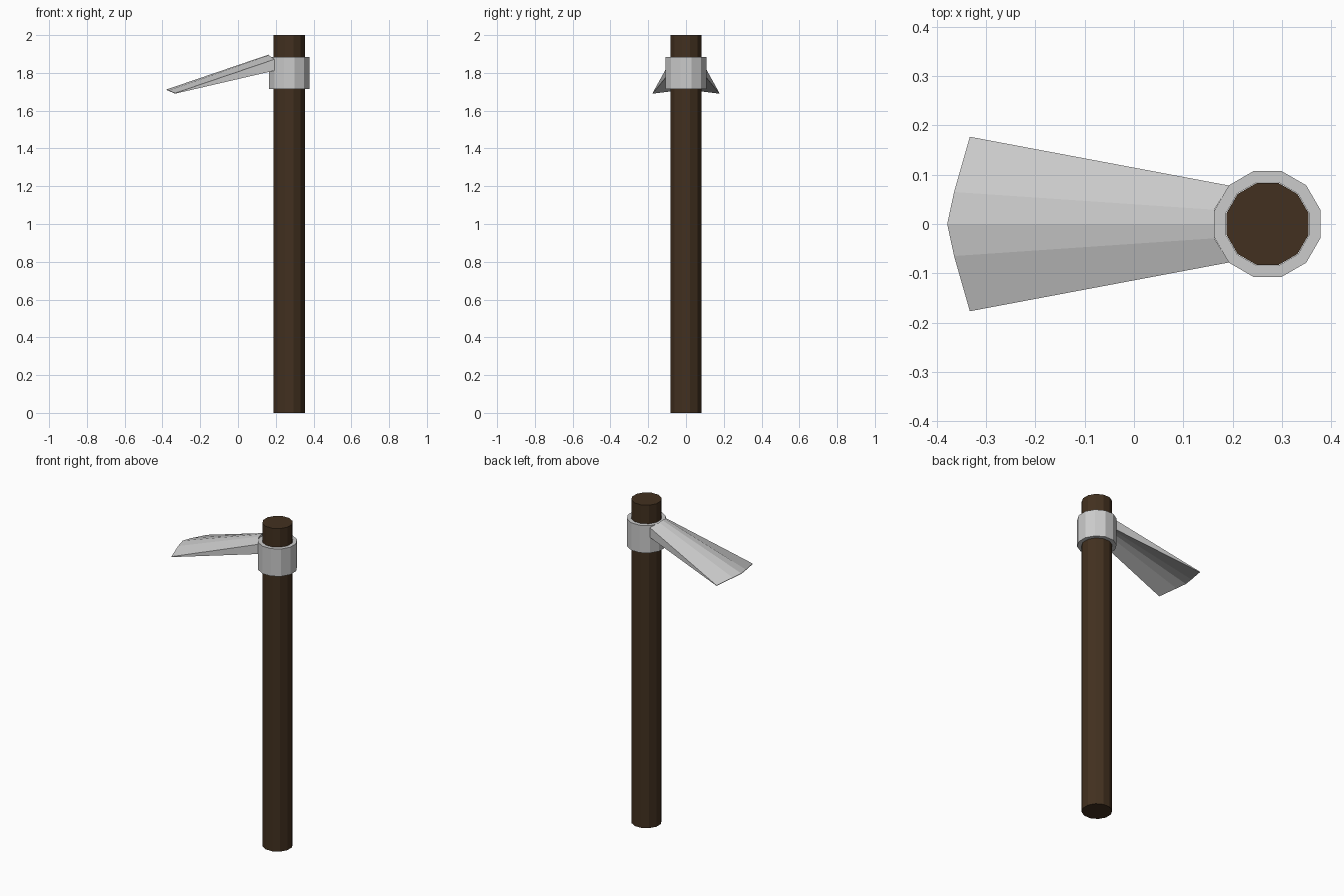
import bpy, bmesh
from math import cos, sin, tau

if "Cube" in bpy.data.objects:
    bpy.data.objects.remove(bpy.data.objects["Cube"])

AXIS_X = 0.271   # handle centre line
SIDES = 12


def make_object(name, bm, material=None):
    bmesh.ops.recalc_face_normals(bm, faces=bm.faces)
    mesh = bpy.data.meshes.new(name)
    bm.to_mesh(mesh)
    bm.free()
    obj = bpy.data.objects.new(name, mesh)
    bpy.context.collection.objects.link(obj)
    if material:
        mesh.materials.append(material)
    return obj


def ring(bm, radius, z):
    # twelve-sided ring with flats facing the axes
    return [bm.verts.new((AXIS_X + radius * cos(tau * (i + 0.5) / SIDES),
                          radius * sin(tau * (i + 0.5) / SIDES), z))
            for i in range(SIDES)]


def bridge(bm, a, b):
    n = len(a)
    for i in range(n):
        j = (i + 1) % n
        bm.faces.new((a[i], a[j], b[j], b[i]))


wood = bpy.data.materials.new("dark_wood")
wood.diffuse_color = (0.055, 0.03, 0.014, 1)
wood.use_nodes = True
wood.node_tree.nodes["Principled BSDF"].inputs["Base Color"].default_value = wood.diffuse_color

# Handle: plain twelve-sided pole
bm = bmesh.new()
low, high = ring(bm, 0.086, 0), ring(bm, 0.086, 2)
bridge(bm, low, high)
bm.faces.new(low)
bm.faces.new(high)
make_object("handle", bm, wood)

# Collar: tube around the handle
bm = bmesh.new()
loops = [ring(bm, r, z) for r, z in
         ((0.111, 1.715), (0.111, 1.885), (0.087, 1.885), (0.087, 1.715))]
for k in range(4):
    bridge(bm, loops[k], loops[(k + 1) % 4])
make_object("collar", bm)

# Blade: arched wedge, thick at the collar and thin at the cutting edge
# half sections from the middle outwards: (x, y, top z, bottom z)
root = [(0.163, 0, 1.897, 1.840), (0.163, 0.029, 1.893, 1.835), (0.193, 0.078, 1.872, 1.812)]
tip = [(-0.379, 0, 1.712, 1.709), (-0.365, 0.065, 1.707, 1.704), (-0.333, 0.177, 1.693, 1.690)]


def section(bm, half):
    full = [(x, -y, t, b) for x, y, t, b in half[:0:-1]] + half
    top = [bm.verts.new((x, y, t)) for x, y, t, b in full]
    bottom = [bm.verts.new((x, y, b)) for x, y, t, b in full]
    return top + bottom[::-1]


bm = bmesh.new()
a, b = section(bm, root), section(bm, tip)
bridge(bm, a, b)
for loop in (a, b):
    for i in range(4):
        bm.faces.new((loop[i], loop[i + 1], loop[8 - i], loop[9 - i]))
make_object("blade", bm)
